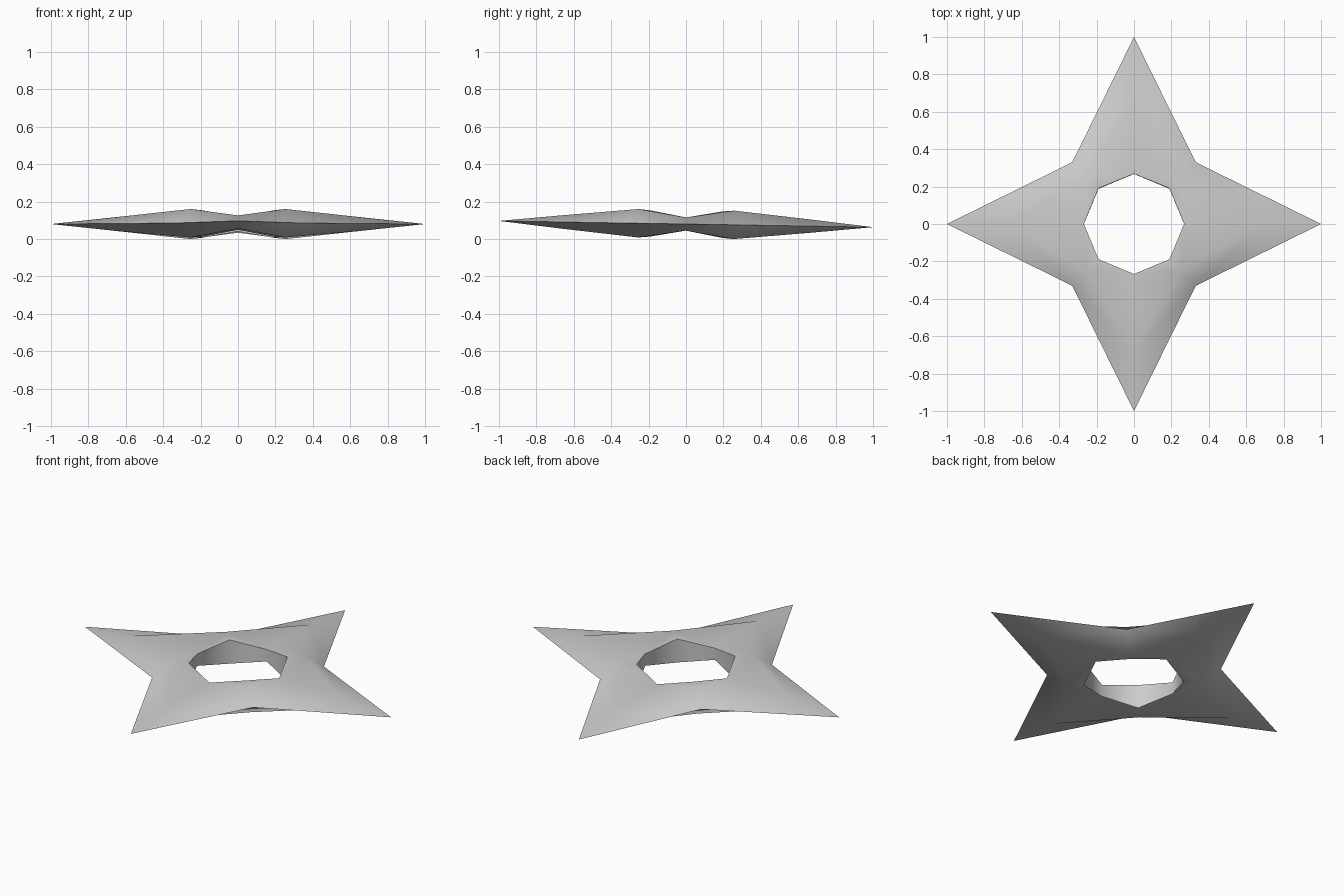
import bpy, bmesh, math
from mathutils import Matrix

cube = bpy.data.objects.get("Cube")
if cube:
    bpy.data.objects.remove(cube, do_unlink=True)

steel = bpy.data.materials.new("grey steel")
steel.use_nodes = True
colour = (0.6, 0.6, 0.6, 1)
steel.diffuse_color = colour
steel.node_tree.nodes["Principled BSDF"].inputs["Base Color"].default_value = colour

MID, TILT = 0.083, -0.0167
bm = bmesh.new()


def ring(tip_r, tip_z, notch_r, notch_z):
    """Eight points alternating between arm tips and the corners between arms."""
    points = []
    for i in range(8):
        r, z = (notch_r, notch_z) if i % 2 else (tip_r, tip_z)
        a = i * math.pi / 4
        points.append(bm.verts.new((r * math.cos(a), r * math.sin(a), z)))
    return points


def bridge(a, b):
    for i in range(8):
        j = (i + 1) % 8
        bm.faces.new((a[i], a[j], b[j], b[i]))


# cutting edge, raised ridge and hole rim, above and below
edge = ring(1.0, 0, 0.467, 0)
top_ridge = ring(0.67, 0.035, 0.36, 0.076)
top_rim = ring(0.268, 0.035, 0.268, 0.07)
low_rim = ring(0.268, -0.035, 0.268, -0.07)
low_ridge = ring(0.67, -0.035, 0.36, -0.076)
loops = [edge, top_ridge, top_rim, low_rim, low_ridge, edge]
for a, b in zip(loops, loops[1:]):
    bridge(a, b)

# split arms along their spines so both halves match
quads = [f for f in bm.faces if len(f.verts) == 4]
spines = set(edge[::2] + top_ridge[::2] + top_rim[::2] + low_rim[::2] + low_ridge[::2])
inner = set(top_rim + low_rim)
for f in quads:
    tips = [v for v in f.verts if v in spines]
    corners = [v for v in f.verts if v not in spines]
    if all(v in inner for v in f.verts):
        continue
    tip = min(tips, key=lambda v: v.co.xy.length)
    corner = max(corners, key=lambda v: v.co.xy.length)
    bmesh.utils.face_split(f, tip, corner)

bmesh.ops.recalc_face_normals(bm, faces=bm.faces[:])
bm.transform(Matrix.Translation((0, 0, MID)) @ Matrix.Rotation(TILT, 4, 'X'))
lowest = min(v.co.z for v in bm.verts)
bm.transform(Matrix.Translation((0, 0, -lowest)))

mesh = bpy.data.meshes.new("star_blade")
bm.to_mesh(mesh)
bm.free()
mesh.materials.append(steel)
blade = bpy.data.objects.new("star_blade", mesh)
bpy.context.collection.objects.link(blade)

bpy.ops.object.select_all(action='DESELECT')
blade.select_set(True)
bpy.context.view_layer.objects.active = blade
bpy.ops.object.shade_smooth_by_angle(angle=math.radians(60))
